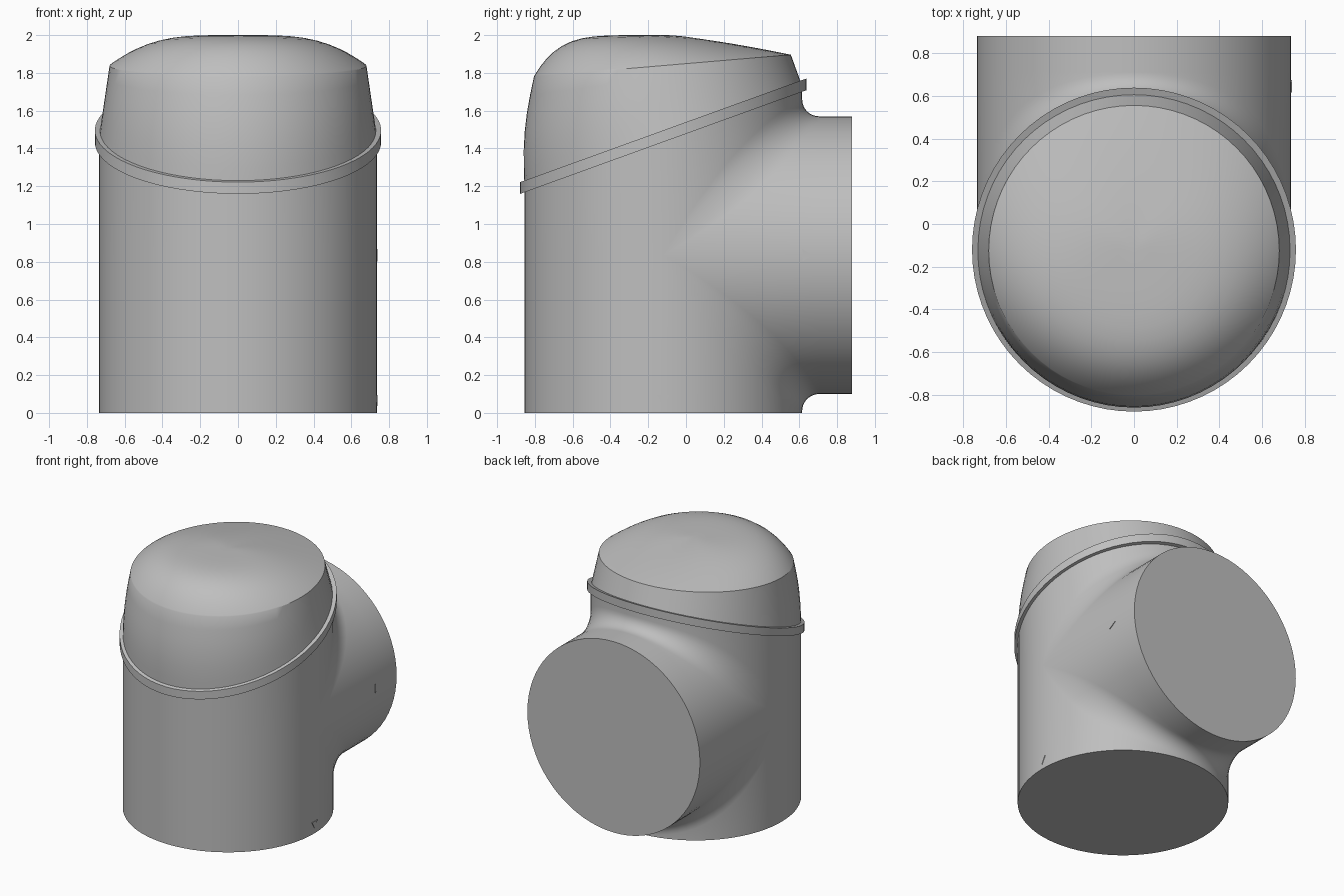
import bpy, bmesh, math
from mathutils import Vector

if "Cube" in bpy.data.objects:
    bpy.data.objects.remove(bpy.data.objects["Cube"])

R = 0.735          # radius of the upright body and of the side outlet
CY = -0.12         # y of the body axis
CZ = 0.835         # height of the outlet axis
SLOPE = 0.362      # tilt of the collar
HALF = 36          # segments per half turn

grey = bpy.data.materials.new("plain_grey")
grey.use_nodes = True
colour = (0.52, 0.52, 0.52, 1)
grey.diffuse_color = colour
grey.node_tree.nodes["Principled BSDF"].inputs["Base Color"].default_value = colour


def seam(y):
    """Height of the tilted collar plane, y measured from the body axis."""
    return 1.465 + SLOPE * y


def add_grid(bm, rows, closed=False):
    """Skin a list of equally long point rows."""
    verts = [[bm.verts.new(p) for p in row] for row in rows]
    if closed:
        verts.append(verts[0])
    for a, b in zip(verts, verts[1:]):
        for i in range(len(a) - 1):
            bm.faces.new((a[i], b[i], b[i + 1], a[i + 1]))


def finish(bm, name, smooth=True):
    bmesh.ops.recalc_face_normals(bm, faces=bm.faces)
    mesh = bpy.data.meshes.new(name)
    bm.to_mesh(mesh)
    bm.free()
    mesh.materials.append(grey)
    obj = bpy.data.objects.new(name, mesh)
    bpy.context.collection.objects.link(obj)
    if smooth:
        bpy.ops.object.select_all(action='DESELECT')
        obj.select_set(True)
        bpy.context.view_layer.objects.active = obj
        bpy.ops.object.shade_smooth_by_angle(angle=math.radians(30))
    return obj


# Body with blended side outlet: one path per slice of constant x
bm = bmesh.new()
front, upper, lower = [], [], []
for i in range(HALF + 1):
    a = math.pi * i / HALF
    x, w = R * math.cos(a), R * math.sin(a)
    k = w / R
    f = 0.09 * k + 0.6 * k * (1 - k) * R
    f = min(f, 0.825 - w)
    arc = [(w + f - f * math.cos(t), w + f - f * math.sin(t))
           for t in (math.pi / 2 * j / 8 for j in range(9))]
    tail = [(0.83, w), (1.0, w)]
    front.append([(x, CY - w, z) for z in (0, CZ, seam(-w))])
    path = [(w, seam(w) - CZ)] + arc + tail
    upper.append([(x, CY + y, CZ + z) for y, z in path])
    path = [(w, CZ)] + arc + tail
    lower.append([(x, CY + y, CZ - z) for y, z in path])
for rows in (front, upper, lower):
    add_grid(bm, rows)
bmesh.ops.remove_doubles(bm, verts=bm.verts, dist=0.0002)
bmesh.ops.dissolve_degenerate(bm, edges=bm.edges, dist=0.0001)
for axis, level in ((2, 0.0), (1, CY + 1.0)):
    rim = [e for e in bm.edges if e.is_boundary
           and all(abs(v.co[axis] - level) < 0.001 for v in e.verts)]
    bmesh.ops.edgeloop_fill(bm, edges=rim)
finish(bm, "body_and_outlet")

# Tilted collar
bm = bmesh.new()
rows = []
for i in range(2 * HALF):
    a = math.pi * i / HALF
    c, s = math.cos(a), math.sin(a)
    section = [(R - 0.01, -1), (0.758, -1), (0.758, 1), (R - 0.01, 1), (R - 0.01, -1)]
    rows.append([(r * c, CY + r * s, seam(r * s) + 0.031 * h) for r, h in section])
add_grid(bm, rows, closed=True)
bmesh.ops.remove_doubles(bm, verts=bm.verts, dist=0.0001)
finish(bm, "collar")

# Domed cap: tapering wall, then a crown that is rounder at the front
bm = bmesh.new()
rows = []
for i in range(2 * HALF):
    a = math.pi * i / HALF
    c, s = math.cos(a), math.sin(a)
    base = Vector((R * c, CY + R * s, seam(R * s)))
    rim = Vector((0.68 * c, 0.68 * s - 0.125, 0))
    rim.z = 1.815 + 0.085 * (rim.y + 0.4)
    row = []
    for j in range(6):
        t = j / 6
        bulge = 0.024 * math.sin(math.pi * t) * max(0, -s)
        row.append(base.lerp(rim, t) + Vector((c, s, 0)) * bulge)
    power = 3.4 - 2.05 * s
    for j in range(15):
        d = math.cos(math.pi / 2 * j / 14)
        z = 2.0 - (2.0 - rim.z) * max(d, 0) ** power
        row.append((0.68 * d * c, 0.68 * d * s - 0.125, z))
    rows.append(row)
add_grid(bm, rows, closed=True)
bmesh.ops.remove_doubles(bm, verts=bm.verts, dist=0.0001)
finish(bm, "domed_cap")

# Thin flow arrows on the left side: one towards the outlet, one downwards
for name, y, z, turn in (("outlet_arrow", 0.635, CZ, 0.0),
                         ("base_arrow", CY, 0.075, -math.pi / 2)):
    bm = bmesh.new()
    pts = [(turn + 2 * math.pi * j / 3) for j in range(3)]
    tri = bm.faces.new([bm.verts.new((R - 0.002, y + 0.038 * math.cos(t),
                                      z + 0.038 * math.sin(t))) for t in pts])
    top = bmesh.ops.extrude_face_region(bm, geom=[tri])["geom"]
    bmesh.ops.translate(bm, vec=(0.006, 0, 0),
                        verts=[v for v in top if isinstance(v, bmesh.types.BMVert)])
    finish(bm, name, smooth=False)
